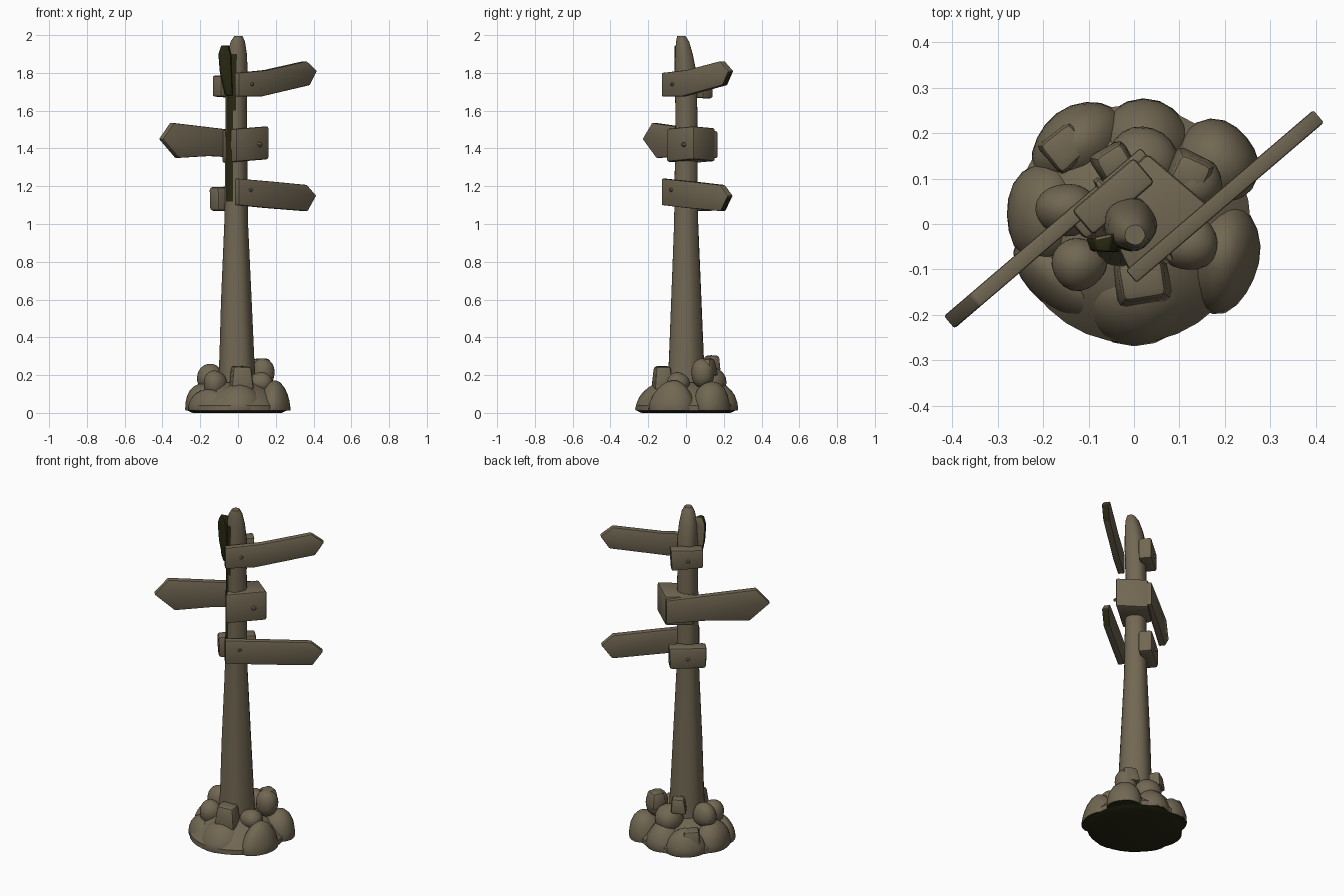
import bpy, bmesh, math, random
from mathutils import Vector

if "Cube" in bpy.data.objects:
    bpy.data.objects.remove(bpy.data.objects["Cube"])
random.seed(4)

def material(name, rgb):
    m = bpy.data.materials.new(name)
    m.diffuse_color = (*rgb, 1)
    m.use_nodes = True
    m.node_tree.nodes["Principled BSDF"].inputs["Base Color"].default_value = m.diffuse_color
    return m

BROWN = material("weathered brown", (0.165, 0.135, 0.085))
DARK = material("dark olive", (0.022, 0.020, 0.006))
U = Vector((0.76, 0.65, 0))      # direction the boards run
N = Vector((-0.65, 0.76, 0))     # direction through the boards

def finish(name, bm, bevel=0, angle=35, dark=None):
    bmesh.ops.recalc_face_normals(bm, faces=bm.faces)
    if bevel:
        bmesh.ops.bevel(bm, geom=list(bm.edges), offset=bevel, segments=2,
                        affect='EDGES', profile=0.5, clamp_overlap=True)
    bm.normal_update()
    if dark:
        for f in bm.faces:
            f.material_index = int(dark(f))
    me = bpy.data.meshes.new(name)
    bm.to_mesh(me)
    bm.free()
    me.materials.append(BROWN)
    me.materials.append(DARK)
    ob = bpy.data.objects.new(name, me)
    bpy.context.collection.objects.link(ob)
    bpy.ops.object.select_all(action='DESELECT')
    ob.select_set(True)
    bpy.context.view_layer.objects.active = ob
    bpy.ops.object.shade_smooth_by_angle(angle=math.radians(angle))
    return ob

def loft(bm, rings):
    loops = [[bm.verts.new(p) for p in r] for r in rings]
    n = len(loops[0])
    for a, b in zip(loops, loops[1:]):
        for i in range(n):
            bm.faces.new((a[i], a[(i + 1) % n], b[(i + 1) % n], b[i]))
    bm.faces.new(loops[0])
    bm.faces.new(loops[-1])

# Post: tapered rings with a broken, slanted tip
SIDES = 24
rows = [  # z, centre x, centre y, radius x, radius y
    (0.05, -0.005, 0, 0.105, 0.105), (0.30, -0.007, 0, 0.092, 0.092),
    (0.60, -0.010, 0, 0.081, 0.080), (1.00, -0.011, 0, 0.063, 0.064),
    (1.12, -0.011, 0, 0.061, 0.062), (1.60, -0.011, 0.002, 0.057, 0.058),
    (1.80, -0.008, -0.002, 0.058, 0.058), (1.90, -0.006, -0.010, 0.052, 0.046),
    (1.965, -0.002, -0.018, 0.038, 0.035), (1.995, 0.002, -0.024, 0.022, 0.022)]
rings = []
for z, cx, cy, rx, ry in rows:
    ring = []
    for i in range(SIDES):
        a = 2 * math.pi * i / SIDES
        k = 1 + 0.025 * math.sin(5 * a + z)
        ring.append((cx + rx * k * math.cos(a), cy + ry * k * math.sin(a), z))
    rings.append(ring)
bm = bmesh.new()
loft(bm, rings)

def post_dark(f):
    c = f.calc_center_median()
    a = math.degrees(math.atan2(f.normal.y, f.normal.x)) % 360
    return 1.1 < c.z < 1.93 and 200 < a < 258
finish("post", bm, dark=post_dark)

# Dark splinter of bark on the front left of the tip
bm = bmesh.new()
loft(bm, [[(x, y, z) for x, y in ((x0, -0.03), (x0 + 0.01, -0.06),
          (x1, -0.062), (x1 + 0.01, -0.02))]
          for z, x0, x1 in ((1.68, -0.07, -0.03), (1.80, -0.098, -0.035),
                            (1.90, -0.106, -0.04), (1.945, -0.09, -0.055))])
finish("bark_splinter", bm, bevel=0.006, dark=lambda f: f.normal.y < 0.3)

def prism(name, outline, n0, n1, bevel, dark=None):
    """Extrude an outline of (along, z) points between two depths."""
    bm = bmesh.new()
    loft(bm, [[U * s + N * d + Vector((0, 0, z)) for s, z in outline] for d in (n0, n1)])
    return finish(name, bm, bevel, dark=dark)

def tip_dark(f):
    return f.normal.z < -0.3 and f.normal.dot(U) > 0.3

# Pointed boards
prism("top_board", [(-0.08, 1.675), (0.08, 1.675), (0.415, 1.735), (0.465, 1.81),
                    (0.395, 1.862), (0.12, 1.815), (-0.08, 1.80)],
      -0.102, -0.066, 0.005, tip_dark)
prism("middle_board", [(0.12, 1.35), (0.12, 1.49), (-0.10, 1.51), (-0.375, 1.535),
                       (-0.452, 1.45), (-0.34, 1.35), (-0.12, 1.36)],
      0.082, 0.118, 0.005)
prism("bottom_board", [(-0.08, 1.10), (0.12, 1.085), (0.40, 1.068), (0.46, 1.15),
                       (0.395, 1.207), (0.15, 1.225), (-0.08, 1.24)],
      -0.102, -0.066, 0.005, tip_dark)

# Clamping blocks on the other side of the post
prism("top_block", [(-0.085, 1.675), (0.09, 1.665), (0.095, 1.79), (-0.085, 1.785)],
      0.04, 0.112, 0.01)
prism("bottom_block", [(-0.10, 1.07), (0.10, 1.07), (0.105, 1.20), (-0.105, 1.195)],
      0.04, 0.118, 0.015)
bm = bmesh.new()
corners = ((0.03, 0.155), (0.165, 0.04), (-0.01, -0.105), (-0.085, 0.05))
loft(bm, [[(x, y, z + 0.08 * x) for x, y in corners] for z in (1.33, 1.505)])
finish("middle_block", bm, bevel=0.01)

# Nails
def nail(name, s, d, z, sign):
    bm = bmesh.new()
    bmesh.ops.create_cone(bm, cap_ends=True, segments=6, radius1=0.014,
                          radius2=0.006, depth=0.02)
    rot = Vector((0, 0, 1)).rotation_difference(N * sign).to_matrix()
    bmesh.ops.rotate(bm, verts=bm.verts, matrix=rot)
    bmesh.ops.translate(bm, verts=bm.verts, vec=U * s + N * d + Vector((0, 0, z)))
    finish(name, bm)

nail("top_board_nail", 0.01, -0.104, 1.74, -1)
nail("bottom_board_nail", 0.0, -0.104, 1.18, -1)
nail("middle_block_nail", 0.08, -0.09, 1.42, -1)
nail("top_block_nail", 0.0, 0.115, 1.72, 1)
nail("bottom_block_nail", 0.0, 0.121, 1.13, 1)

def under(f):
    return f.normal.z < -0.6 and f.calc_center_median().z < 0.06

# Boulders: rounded domes with flattened bottoms
def boulder(name, x, y, z, rx, ry, rz, turn=0, jitter=0.04):
    bm = bmesh.new()
    bmesh.ops.create_icosphere(bm, subdivisions=3, radius=1)
    c, s = math.cos(math.radians(turn)), math.sin(math.radians(turn))
    p = [random.uniform(0, 6) for _ in range(3)]
    for v in bm.verts:
        k = 1 + jitter * (math.sin(3 * v.co.x + p[0]) + math.sin(3 * v.co.y + p[1])
                          + math.sin(3 * v.co.z + p[2]))
        a, b = v.co.x * rx * k, v.co.y * ry * k
        v.co = (x + a * c - b * s, y + a * s + b * c, max(0.012, z + v.co.z * rz * k))
    finish(name, bm, dark=under)

lower = [(0.0, -0.155, 0.02, 0.145, 0.11, 0.13, 0), (0.19, -0.075, 0.02, 0.085, 0.12, 0.15, -8),
         (0.175, 0.13, 0.02, 0.10, 0.10, 0.15, 40), (0.02, 0.18, 0.02, 0.11, 0.09, 0.14, 0),
         (-0.12, 0.17, 0.02, 0.11, 0.085, 0.13, 35), (-0.195, 0.02, 0.02, 0.09, 0.12, 0.14, 0),
         (-0.16, -0.12, 0.02, 0.115, 0.07, 0.11, -40)]
for i, r in enumerate(lower):
    boulder(f"lower_boulder_{i + 1}", *r)
upper = [(0.135, 0.09, 0.21, 0.062, 0.062, 0.08), (-0.15, 0.03, 0.19, 0.065, 0.062, 0.07),
         (0.02, 0.14, 0.16, 0.075, 0.075, 0.09), (-0.12, -0.09, 0.15, 0.062, 0.06, 0.07),
         (0.12, -0.04, 0.16, 0.06, 0.06, 0.06)]
for i, r in enumerate(upper):
    boulder(f"upper_boulder_{i + 1}", *r)

# Angular stones wedged against the post
def block_stone(name, x, y, z, sx, sy, sz, turn):
    bm = bmesh.new()
    bmesh.ops.create_cube(bm, size=1)
    c, s = math.cos(math.radians(turn)), math.sin(math.radians(turn))
    for v in bm.verts:
        k = (0.8 if v.co.z > 0 else 1) + random.uniform(-0.1, 0.1)
        a, b = v.co.x * sx * k, v.co.y * sy * k
        v.co = (x + a * c - b * s, y + a * s + b * c, z + v.co.z * sz * k)
    finish(name, bm, bevel=0.016)

block_stone("front_stone", 0.02, -0.125, 0.19, 0.12, 0.10, 0.14, 8)
block_stone("back_stone", -0.045, 0.135, 0.265, 0.09, 0.08, 0.10, 30)
block_stone("right_stone", 0.125, 0.11, 0.25, 0.10, 0.09, 0.10, -25)
block_stone("back_left_stone", -0.15, 0.17, 0.10, 0.11, 0.10, 0.13, 40)

# Mound under the boulders, dark underneath
bm = bmesh.new()
loft(bm, [[(-0.005 + r * math.cos(a), r * math.sin(a), z)
           for a in (2 * math.pi * i / 32 for i in range(32))]
          for z, r in ((0.0, 0.235), (0.012, 0.262), (0.04, 0.262), (0.10, 0.21), (0.16, 0.12))])
finish("mound", bm, dark=under)
